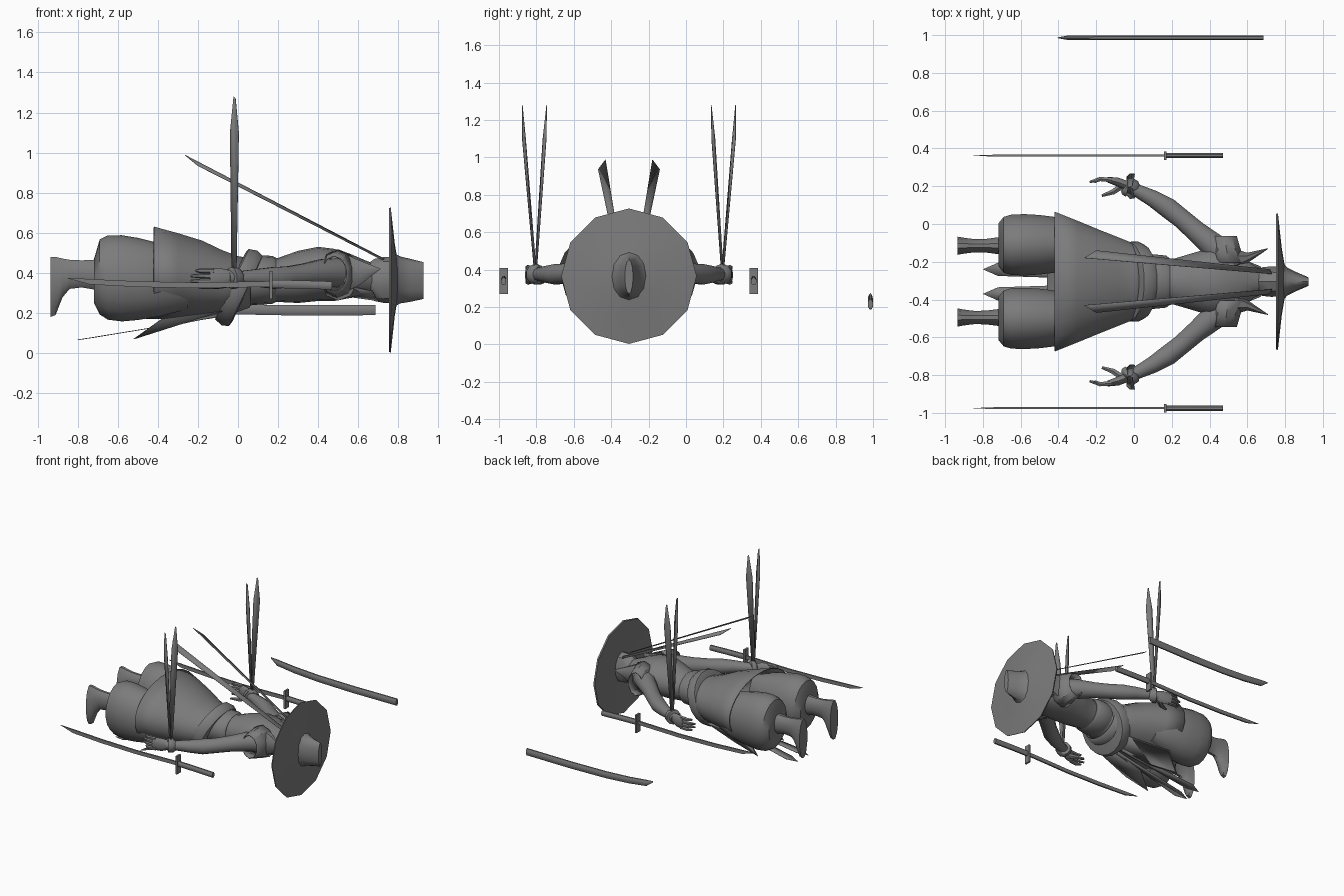
import bpy, bmesh, math
from mathutils import Vector as V

CY = -0.305                                   # centre line of the figure
grey = bpy.data.materials.new("grey")
grey.diffuse_color = (0.2, 0.2, 0.2, 1)


def finish(name, bm, thick=0, angle=35):
    bmesh.ops.recalc_face_normals(bm, faces=bm.faces)
    me = bpy.data.meshes.new(name)
    bm.to_mesh(me)
    bm.free()
    me.materials.append(grey)
    ob = bpy.data.objects.new(name, me)
    bpy.context.collection.objects.link(ob)
    bpy.ops.object.select_all(action='DESELECT')
    ob.select_set(True)
    bpy.context.view_layer.objects.active = ob
    bpy.ops.object.shade_smooth_by_angle(angle=math.radians(angle))
    if thick:
        m = ob.modifiers.new("thickness", 'SOLIDIFY')
        m.thickness = thick
        m.offset = 0
    return ob


def loft(name, secs, n=16, caps=True, thick=0, angle=35, turn=0.5):
    """Skin elliptical sections (centre, half axis u, half axis v)."""
    bm = bmesh.new()
    rings = []
    for c, u, v in secs:
        rings.append([bm.verts.new(V(c) + V(u) * math.cos(a) + V(v) * math.sin(a))
                      for a in (2 * math.pi * (i + turn) / n for i in range(n))])
    for a, b in zip(rings, rings[1:]):
        for i in range(n):
            j = (i + 1) % n
            bm.faces.new((a[i], a[j], b[j], b[i]))
    if caps:
        bm.faces.new(rings[0])
        bm.faces.new(rings[-1])
    return finish(name, bm, thick, angle)


def xloft(name, secs, y=CY, **k):
    """Sections along x: (x, z centre, half width y, half height z)."""
    return loft(name, [((x, y, z), (0, ry, 0), (0, 0, rz)) for x, z, ry, rz in secs], **k)


def tube(name, pts, n=10):
    """Round tube through (position, radius)."""
    secs = []
    for i, (p, r) in enumerate(pts):
        t = (V(pts[min(i + 1, len(pts) - 1)][0]) - V(pts[max(i - 1, 0)][0])).normalized()
        u = t.cross(V((0, 0, 1))).normalized()
        secs.append((p, u * r, u.cross(t) * r))
    return loft(name, secs, n=n, angle=50)


def plate(name, pts, thick=0.003):
    bm = bmesh.new()
    bm.faces.new([bm.verts.new(p) for p in pts])
    return finish(name, bm, thick)


def box(name, lo, hi):
    bm = bmesh.new()
    bmesh.ops.create_cube(bm, size=1)
    for v in bm.verts:
        v.co = [(a + b) / 2 + c * (b - a) for a, b, c in zip(lo, hi, v.co)]
    return finish(name, bm)


# torso, neck and head
xloft("torso", [(-0.02, .34, .18, .13), (.1, .36, .125, .11), (.2, .365, .12, .11),
                (.3, .38, .15, .13), (.4, .395, .18, .135), (.48, .39, .18, .13),
                (.56, .385, .15, .11), (.63, .375, .09, .09), (.69, .37, .06, .07)], n=18)
xloft("head", [(.64, .37, .055, .07), (.68, .365, .08, .105), (.73, .365, .085, .115),
               (.775, .365, .08, .115)], n=10)

# coat skirt and waist wrap
skirt = xloft("coat_skirt", [(-.42, .40, .37, .23), (-.3, .385, .322, .212), (-.18, .368, .272, .192),
                             (-.08, .35, .232, .162), (0, .345, .2, .137), (.06, .35, .16, .12)],
              n=24, caps=False, thick=.006)
for v in skirt.data.vertices:                 # hem dips lower in front
    if v.co.x < -.4 and v.co.z < .2:
        v.co.x -= .04
xloft("waist_wrap", [(.05, .365, .14, .12), (.07, .365, .15, .125),
                     (.17, .365, .14, .12), (.19, .365, .125, .11)], n=18)
# broad slanted belt around the hips
loft("belt", [((.008 + .9 * o, CY, .325 - .43 * o), (0, r, 0), (.085 * k, 0, .178 * k)) for o, r, k in
              ((-.05, .18, .88), (-.042, .21, 1), (0, .215, 1.06), (.034, .2, 1), (.04, .17, .85))],
     n=20)

# wide conical hat with a ridged crown
loft("hat_brim", [((x, CY, .365), (0, r, 0), (0, 0, r)) for x, r in
                  ((.776, .001), (.752, .358), (.762, .362), (.782, .18), (.797, .09))],
     n=12, angle=40, turn=0)
xloft("hat_crown", [(.785, .365, .105, .13), (.81, .365, .075, .117), (.86, .363, .05, .107),
                    (.925, .362, .022, .092)], n=12, angle=50, turn=0)

for s, side in ((1, "left"), (-1, "right")):
    def P(x, d, z):
        return V((x, CY + s * d, z))

    # baggy trouser leg and foot
    xloft(side + "_trouser", [(-.715, .37, .07, .075), (-.718, .36, .115, .11), (-.69, .38, .15, .187),
                              (-.65, .377, .162, .21), (-.58, .373, .165, .215), (-.5, .37, .16, .205),
                              (-.38, .365, .145, .18), (-.25, .36, .08, .14)], y=CY + s * .195, n=18)
    xloft(side + "_foot", [(-.69, .39, .05, .08), (-.78, .395, .038, .07), (-.84, .393, .036, .075),
                           (-.875, .375, .04, .1), (-.91, .335, .045, .15),
                           (-.935, .33, .05, .155)], y=CY + s * .19, n=12)

    # arm, wrist wrap and hand
    tube(side + "_arm", [(P(.49, .13, .40), .075), (P(.42, .19, .40), .07), (P(.33, .265, .39), .058),
                         (P(.25, .335, .38), .054), (P(.18, .39, .375), .056), (P(.1, .44, .375), .046),
                         (P(.02, .48, .375), .036), (P(-.05, .51, .375), .034)], n=12)
    tube(side + "_wrist_wrap", [(P(-.005, .48, .375), .045), (P(-.01, .49, .375), .055),
                                (P(-.035, .505, .375), .055), (P(-.04, .51, .375), .042)])
    loft(side + "_palm", [(P(-.03, .505, .375), (0, .027, 0), (0, 0, .036)),
                          (P(-.08, .525, .372), (0, .026, 0), (0, 0, .05)),
                          (P(-.14, .54, .372), (0, .016, 0), (0, 0, .05))], n=10, angle=50)
    for i in range(4):
        z = .333 + .026 * i
        tip = -.21 - .025 * (i in (1, 2))
        tube(side + "_finger", [(P(-.12, .538, z), .014), (P(-.18, .543, z), .013),
                                (P(tip, .527, z), .007)], n=6)
    tube(side + "_thumb", [(P(-.06, .51, .345), .02), (P(-.11, .475, .335), .016),
                           (P(-.17, .455, .335), .008)], n=6)

    # pair of twisted ribbons rising from each wrist
    for e in (.44, .57):
        q = e - .5
        w = .009 if q > 0 else -.009
        plate(side + "_wrist_ribbon",
              [P(-.032, .5 - w * .6, .38), P(-.008, .5 + w * .6, .38), P(.004, .502 + q * .85 + w, 1.1),
               P(-.012, .5 + q, 1.27), P(-.022, .5 + q, 1.28), P(-.04, .502 + q * .85 - w, 1.1)])
    # neck scarf tail
    plate(side + "_scarf_tail", [P(.73, .04, .47), P(.72, .065, .465),
                                 P(-.2, .165, .935), P(-.265, .125, .988)])

    # flared vest sleeve and pointed collar
    loft(side + "_vest_sleeve", [(P(.5, .10, .39), (.1, 0, 0), (0, 0, .125)),
                                 (P(.49, .17, .395), (.075, 0, 0), (0, 0, .11)),
                                 (P(.48, .24, .395), (.065, 0, 0), (0, 0, .09))],
         n=10, caps=False, thick=.006)
    loft(side + "_collar_point", [(P(.53, .11, .40), (0, .07, 0), (0, 0, .105)),
                                  (P(.60, .125, .40), (0, .03, 0), (0, 0, .07)),
                                  (P(.71, .175, .42), (0, .002, 0), (0, 0, .002))], n=8)
    plate(side + "_scarf_front", [P(.56, .02, .28), P(.57, .12, .33), P(.67, .08, .31), P(.7, .02, .26)])

    # front coat panels and long belt ends
    plate(side + "_front_panel", [P(-.05, .02, .195), P(-.08, .16, .21), P(-.38, .24, .17),
                                  P(-.52, .16, .07), P(-.36, .05, .13)])
    plate(side + "_belt_end", [P(-.1, .01, .18), P(-.1, .04, .18), P(-.72, .1, .078),
                               P(-.8, .065, .066), P(-.72, .03, .078)])

# two swords: curved blade, guard, grip
for y in (.362, -.975):
    xloft("sword_blade", [(.17, .345, .008, .02), (-.2, .338, .008, .02), (-.5, .344, .008, .02),
                          (-.74, .356, .007, .019), (-.85, .374, .001, .002)], y=y, n=4, angle=20)
    box("sword_guard", (.158, y - .023, .27), (.172, y + .023, .41))
    xloft("sword_grip", [(.17, .345, .015, .022), (.32, .342, .015, .022),
                         (.47, .337, .015, .022)], y=y, n=8)

# loose scabbard
xloft("scabbard", [(.685, .215, .014, .028), (.3, .213, .014, .028), (0, .218, .014, .027),
                   (-.2, .23, .014, .026), (-.35, .247, .013, .024), (-.405, .27, .002, .005)],
      y=.986, n=8)
